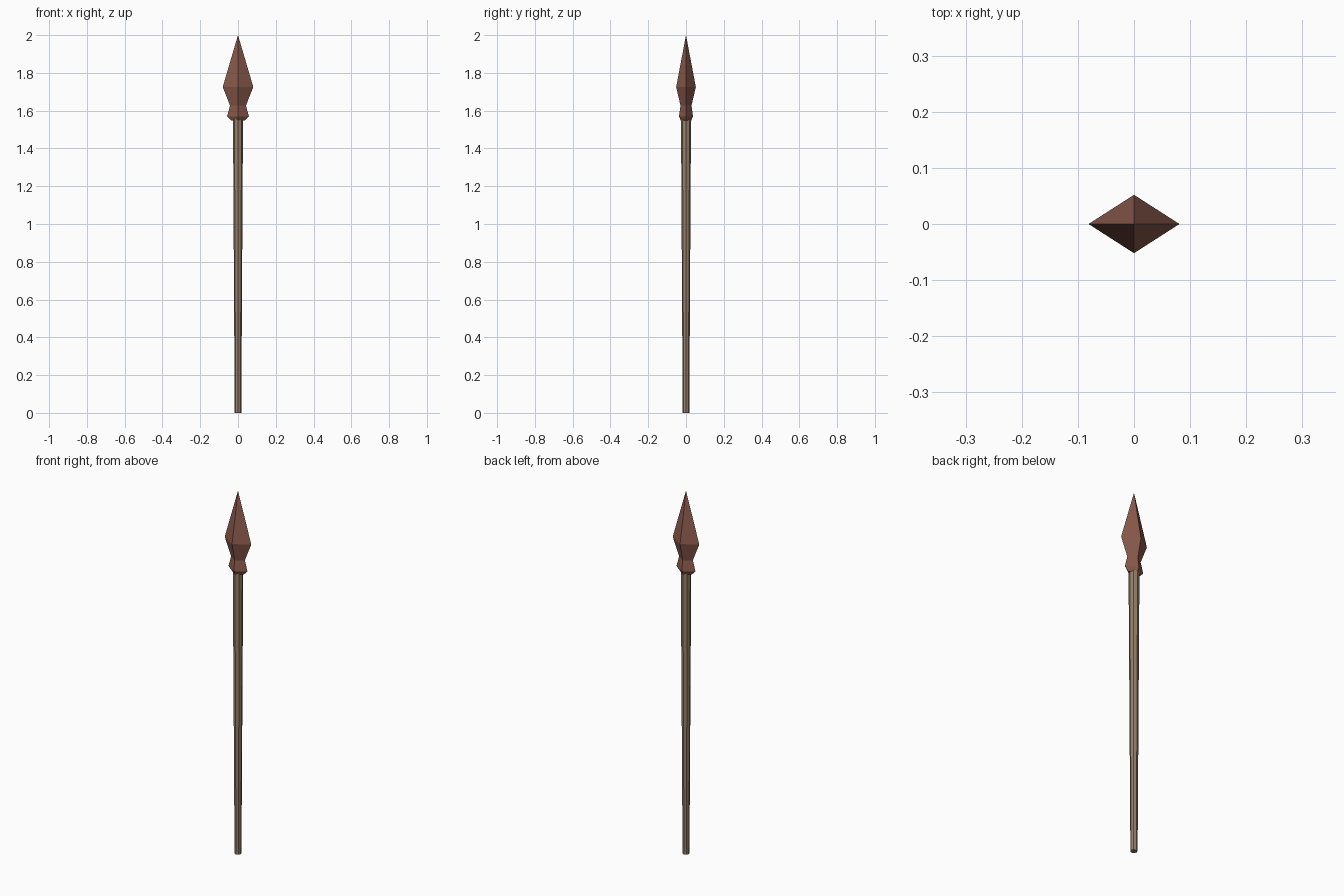
import bpy, bmesh, math

if "Cube" in bpy.data.objects:
    bpy.data.objects.remove(bpy.data.objects["Cube"])


def material(name, color):
    m = bpy.data.materials.new(name)
    m.diffuse_color = (*color, 1.0)
    m.use_nodes = True
    m.node_tree.nodes["Principled BSDF"].inputs["Base Color"].default_value = m.diffuse_color
    return m


def loft(name, sides, profile, mat):
    """Stack rings of (z, half_x, half_y); a zero-size ring becomes a point."""
    bm = bmesh.new()
    rings = []
    for z, rx, ry in profile:
        if rx == 0:
            rings.append([bm.verts.new((0, 0, z))] * sides)
            continue
        angles = [2 * math.pi * i / sides for i in range(sides)]
        rings.append([bm.verts.new((rx * math.cos(a), ry * math.sin(a), z)) for a in angles])
    for low, high in zip(rings, rings[1:]):
        for i in range(sides):
            j = (i + 1) % sides
            corners = [low[i], low[j], high[j], high[i]]
            bm.faces.new(list(dict.fromkeys(corners)))
    for ring in (rings[0], rings[-1]):
        if len(set(ring)) == sides:
            bm.faces.new(ring)
    bmesh.ops.recalc_face_normals(bm, faces=bm.faces)
    mesh = bpy.data.meshes.new(name)
    bm.to_mesh(mesh)
    bm.free()
    mesh.materials.append(mat)
    obj = bpy.data.objects.new(name, mesh)
    bpy.context.collection.objects.link(obj)
    return obj


wood = material("weathered wood", (0.30, 0.215, 0.14))
rust = material("rusty metal", (0.25, 0.10, 0.07))

# Tapered octagonal shaft
loft("shaft", 8, [(0, 0.0175, 0.0175), (1.555, 0.0265, 0.0265)], wood)

# Four-sided spearhead with flared socket, neck, wide shoulder and tip
loft("spearhead", 4, [
    (1.548, 0.036, 0.028),
    (1.57, 0.058, 0.037),
    (1.627, 0.042, 0.029),
    (1.725, 0.081, 0.052),
    (2.0, 0, 0),
], rust)
